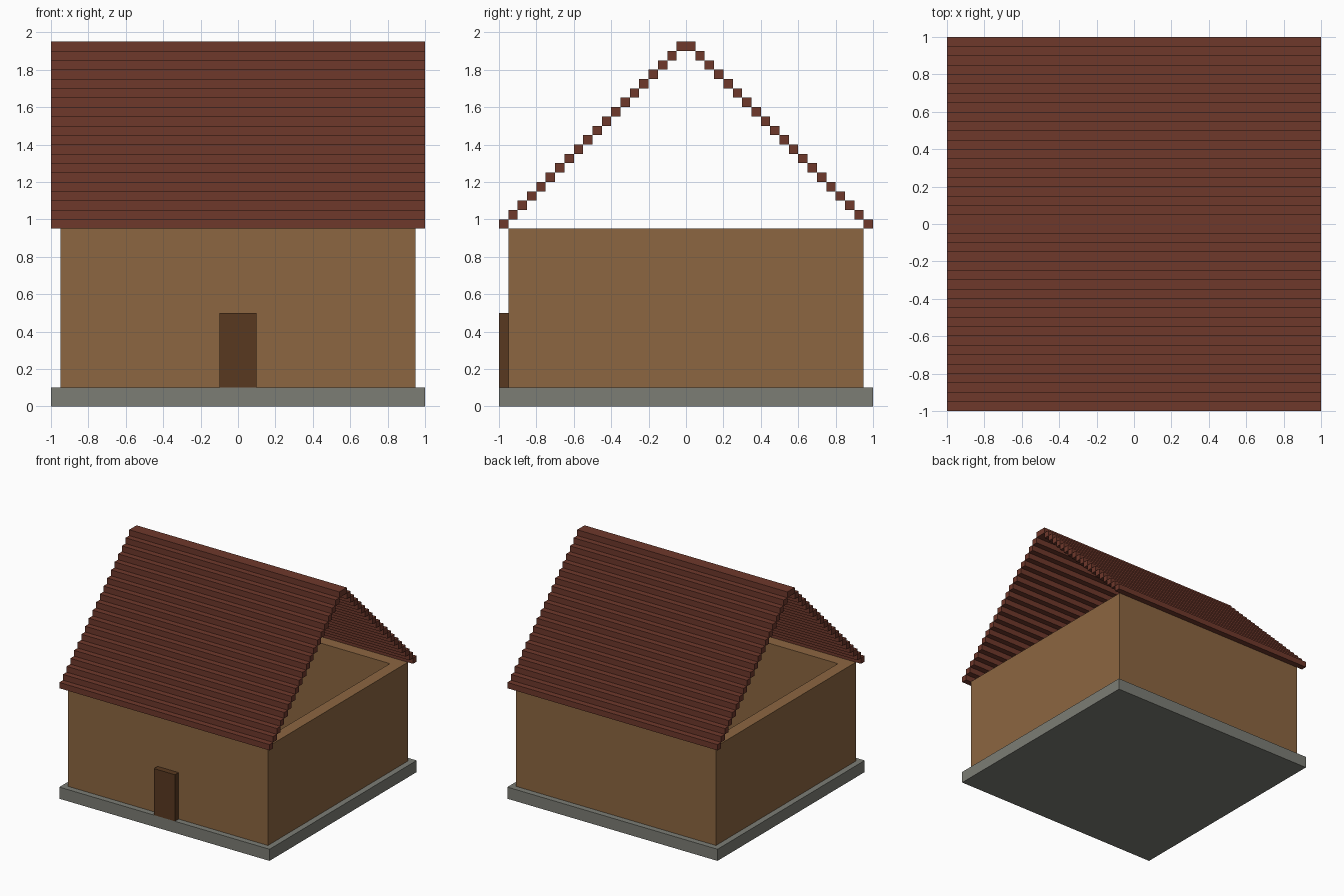
import bpy
import bmesh

cube = bpy.data.objects.get("Cube")
if cube:
    bpy.data.objects.remove(cube, do_unlink=True)


def material(name, rgb):
    """Flat material from 0-255 sRGB values."""
    lin = [((c / 255 + 0.055) / 1.055) ** 2.4 for c in rgb] + [1.0]
    m = bpy.data.materials.new(name)
    m.use_nodes = True
    m.diffuse_color = lin
    bsdf = next(n for n in m.node_tree.nodes if n.type == 'BSDF_PRINCIPLED')
    bsdf.inputs["Base Color"].default_value = lin
    return m


def add_object(name, bm, mat):
    bmesh.ops.recalc_face_normals(bm, faces=bm.faces)
    me = bpy.data.meshes.new(name)
    bm.to_mesh(me)
    bm.free()
    me.materials.append(mat)
    ob = bpy.data.objects.new(name, me)
    bpy.context.collection.objects.link(ob)
    return ob


def box(name, lo, hi, mat):
    """Axis-aligned box between two corners."""
    bm = bmesh.new()
    bmesh.ops.create_cube(bm, size=1)
    for v in bm.verts:
        v.co = [lo[i] if v.co[i] < 0 else hi[i] for i in range(3)]
    return add_object(name, bm, mat)


def hollow_walls(name, outer, inner, z0, z1, mat):
    """Square ring of walls, open to the sky."""
    bm = bmesh.new()
    corners = [(-1, -1), (1, -1), (1, 1), (-1, 1)]
    sections = [(outer, z0), (outer, z1), (inner, z1), (inner, z0)]
    rings = [[bm.verts.new((x * r, y * r, z)) for x, y in corners]
             for r, z in sections]
    for a in range(4):
        r, s = rings[a], rings[(a + 1) % 4]
        for i in range(4):
            j = (i + 1) % 4
            bm.faces.new((r[i], r[j], s[j], s[i]))
    return add_object(name, bm, mat)


stone = material("grey stone", (124, 125, 117))
timber = material("tan timber", (140, 102, 65))
dark_wood = material("dark wood", (89, 57, 32))
tile = material("red brown roof", (110, 56, 43))

STEP = 0.05      # roof row size
EAVES = 0.95     # wall top height

# Foundation, walls and door
box("foundation", (-1, -1, 0), (1, 1, 0.1), stone)
hollow_walls("walls", 0.95, 0.85, 0.1, EAVES, timber)
box("door", (-0.1, -1, 0.1), (0.1, -0.95, 0.5), dark_wood)

# Stepped roof rows climbing from the eaves, mirrored to the back
rows = box("roof_rows", (-1, -1, EAVES), (1, -1 + STEP, EAVES + STEP), tile)
arr = rows.modifiers.new("rows", 'ARRAY')
arr.count = 19
arr.use_relative_offset = False
arr.use_constant_offset = True
arr.constant_offset_displace = (0, STEP, STEP)
mir = rows.modifiers.new("back_slope", 'MIRROR')
mir.use_axis = (False, True, False)
mir.use_mirror_merge = False

# Ridge beam
box("roof_ridge", (-1, -STEP, 1.9), (1, STEP, 1.95), tile)
